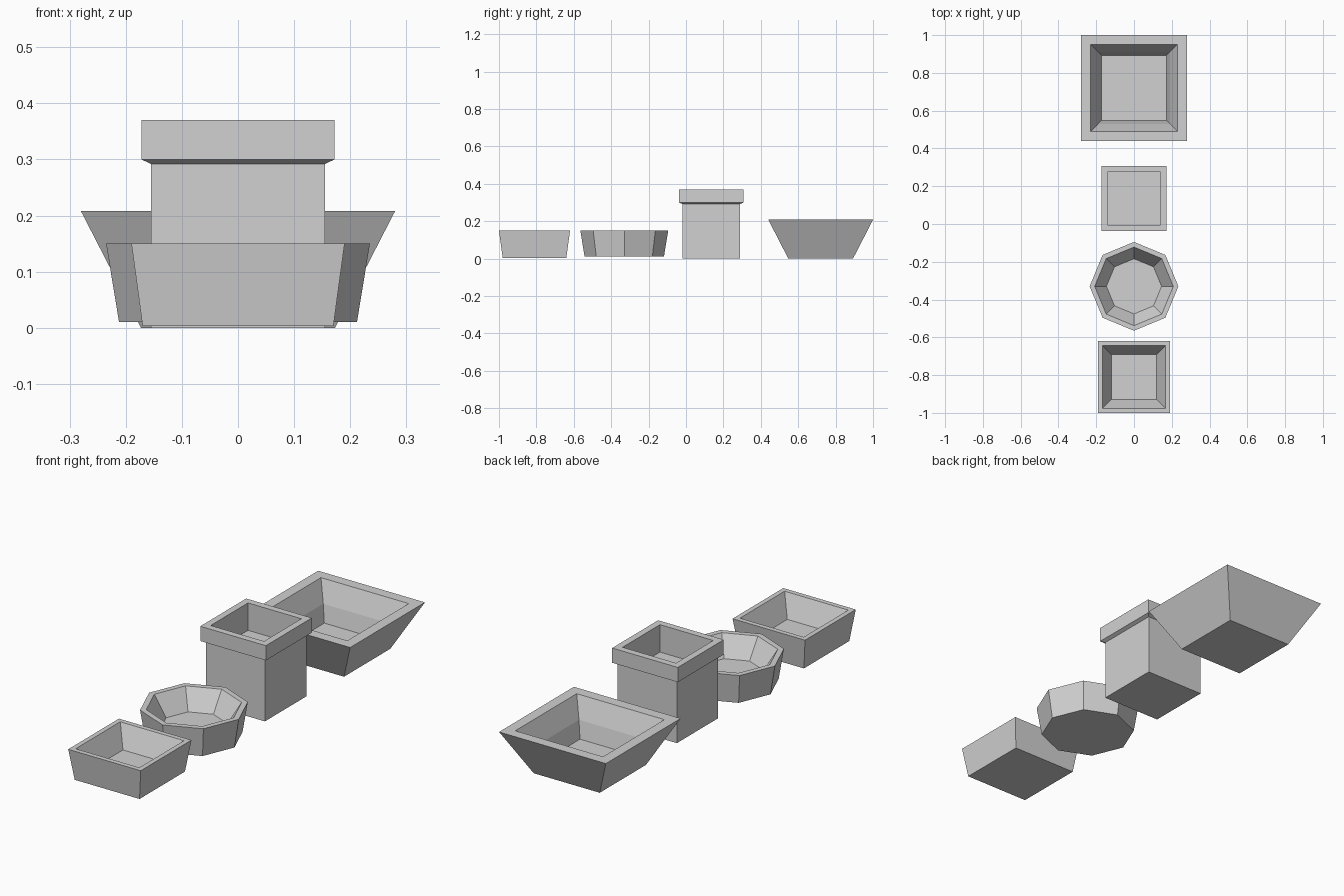
import bpy
import math

cube = bpy.data.objects.get("Cube")
if cube:
    bpy.data.objects.remove(cube, do_unlink=True)

stone = bpy.data.materials.new("light_grey_stone")
stone.use_nodes = True
grey = (0.64, 0.64, 0.64, 1)
stone.diffuse_color = grey
stone.node_tree.nodes["Principled BSDF"].inputs["Base Color"].default_value = grey


def planter(name, y, sides, profile):
    """Loft a (half width, height) profile from the underside, over the rim, to the inner floor."""
    square = sides == 4
    scale = math.sqrt(2) if square else 1
    turn = math.pi / 4 if square else 0
    verts, faces = [], []
    for half, z in profile:
        for i in range(sides):
            a = turn + math.tau * i / sides
            verts.append((half * scale * math.cos(a), half * scale * math.sin(a), z))
    for r in range(len(profile) - 1):
        for i in range(sides):
            j = (i + 1) % sides
            low, high = r * sides, (r + 1) * sides
            faces.append((low + i, low + j, high + j, high + i))
    last = (len(profile) - 1) * sides
    faces.append(tuple(reversed(range(sides))))
    faces.append(tuple(range(last, last + sides)))
    mesh = bpy.data.meshes.new(name)
    mesh.from_pydata(verts, [], faces)
    mesh.materials.append(stone)
    obj = bpy.data.objects.new(name, mesh)
    obj.location.y = y
    bpy.context.collection.objects.link(obj)


# Small square planter
planter("small_square_planter", -0.81, 4,
        [(0.17, 0.003), (0.19, 0.15), (0.167, 0.15), (0.12, 0.047)])

# Eight-sided bowl
planter("octagonal_bowl", -0.33, 8,
        [(0.212, 0.01), (0.235, 0.15), (0.208, 0.15), (0.146, 0.055)])

# Tall planter with a thick collar
planter("tall_collared_planter", 0.135, 4,
        [(0.155, 0), (0.155, 0.292), (0.172, 0.3), (0.172, 0.37),
         (0.14, 0.37), (0.14, 0.24)])

# Wide flared planter with a two-stage inside
planter("wide_flared_planter", 0.72, 4,
        [(0.173, 0), (0.28, 0.208), (0.23, 0.208), (0.19, 0.11), (0.172, 0.03)])
